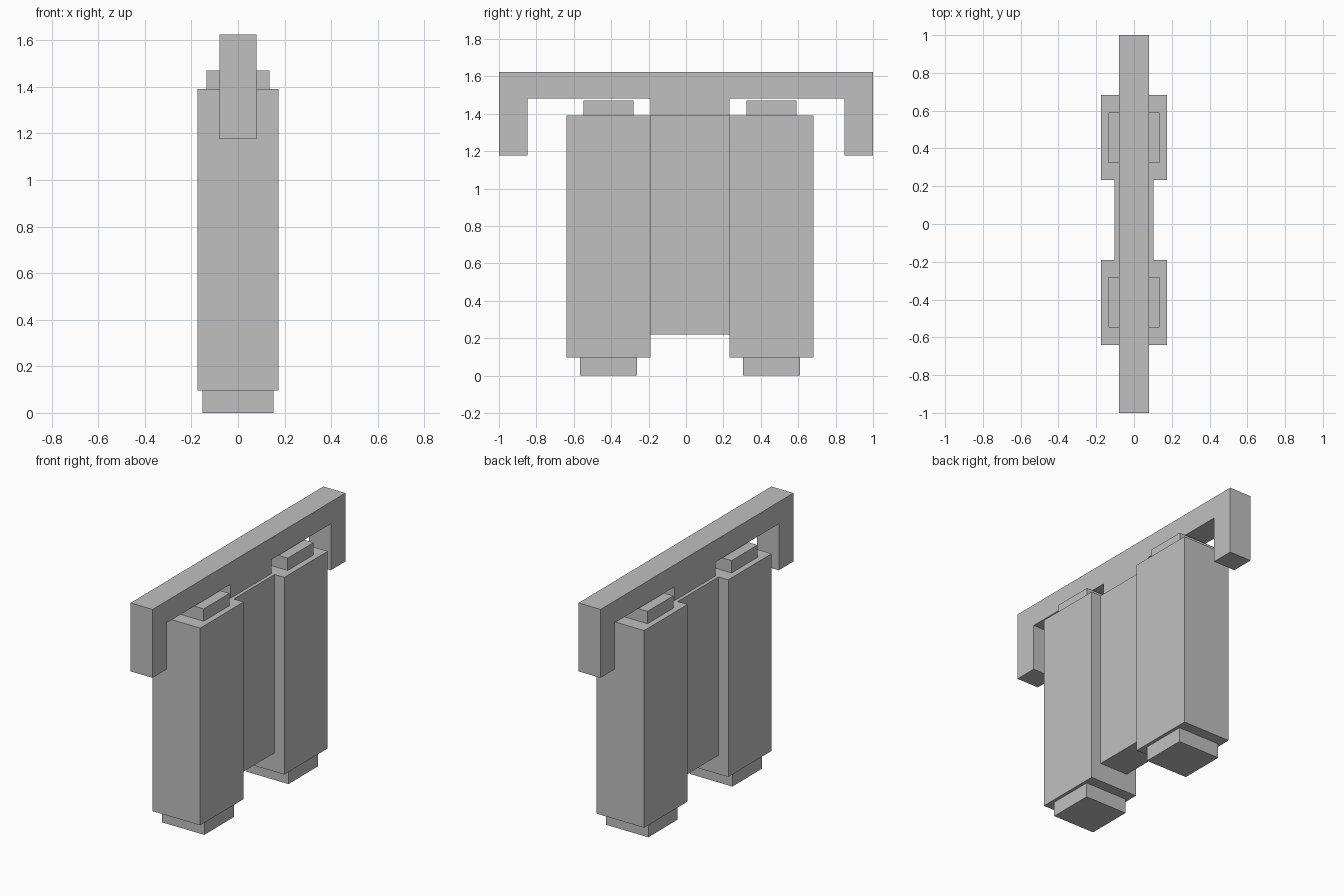
import bpy
import bmesh

cube = bpy.data.objects.get("Cube")
if cube:
    bpy.data.objects.remove(cube, do_unlink=True)

# Single plain grey
grey = bpy.data.materials.new("plain_grey")
grey.use_nodes = True
colour = (0.53, 0.53, 0.53, 1)
grey.diffuse_color = colour
grey.node_tree.nodes["Principled BSDF"].inputs["Base Color"].default_value = colour


def extrude_profile(name, profile, half_width):
    """Extrude a (y, z) outline across x, symmetric about x = 0."""
    bm = bmesh.new()
    face = bm.faces.new([bm.verts.new((-half_width, y, z)) for y, z in profile])
    result = bmesh.ops.extrude_face_region(bm, geom=[face])
    verts = [v for v in result["geom"] if isinstance(v, bmesh.types.BMVert)]
    bmesh.ops.translate(bm, verts=verts, vec=(2 * half_width, 0, 0))
    bmesh.ops.recalc_face_normals(bm, faces=bm.faces)
    mesh = bpy.data.meshes.new(name)
    bm.to_mesh(mesh)
    bm.free()
    mesh.materials.append(grey)
    obj = bpy.data.objects.new(name, mesh)
    bpy.context.collection.objects.link(obj)
    return obj


def box(name, half_width, y0, y1, z0, z1):
    return extrude_profile(name, [(y0, z0), (y1, z0), (y1, z1), (y0, z1)], half_width)


mid, spacing = 0.021, 0.436
pillar_base, pillar_top = 0.096, 1.39
pillar_depth = 0.225
inner = spacing - pillar_depth

# Two pillars, each with a foot below and a cap on top
for label, side in (("front", -1), ("back", 1)):
    c = mid + side * spacing
    box(label + "_pillar", 0.174, c - pillar_depth, c + pillar_depth, pillar_base, pillar_top)
    box(label + "_foot", 0.153, c - 0.1525, c + 0.1525, 0, pillar_base)
    box(label + "_cap", 0.135, c - 0.134, c + 0.134, pillar_top, 1.471)

# Thin web between the pillars
box("centre_web", 0.103, mid - inner, mid + inner, 0.219, pillar_top)

# Overhead beam with hanging ends and a central neck resting on the web
under, drop, top = 1.481, 1.176, 1.625
extrude_profile("overhead_beam", [
    (-1, top), (-1, drop), (-0.848, drop), (-0.848, under),
    (mid - inner, under), (mid - inner, pillar_top),
    (mid + inner, pillar_top), (mid + inner, under),
    (0.848, under), (0.848, drop), (1, drop), (1, top),
], 0.08)
